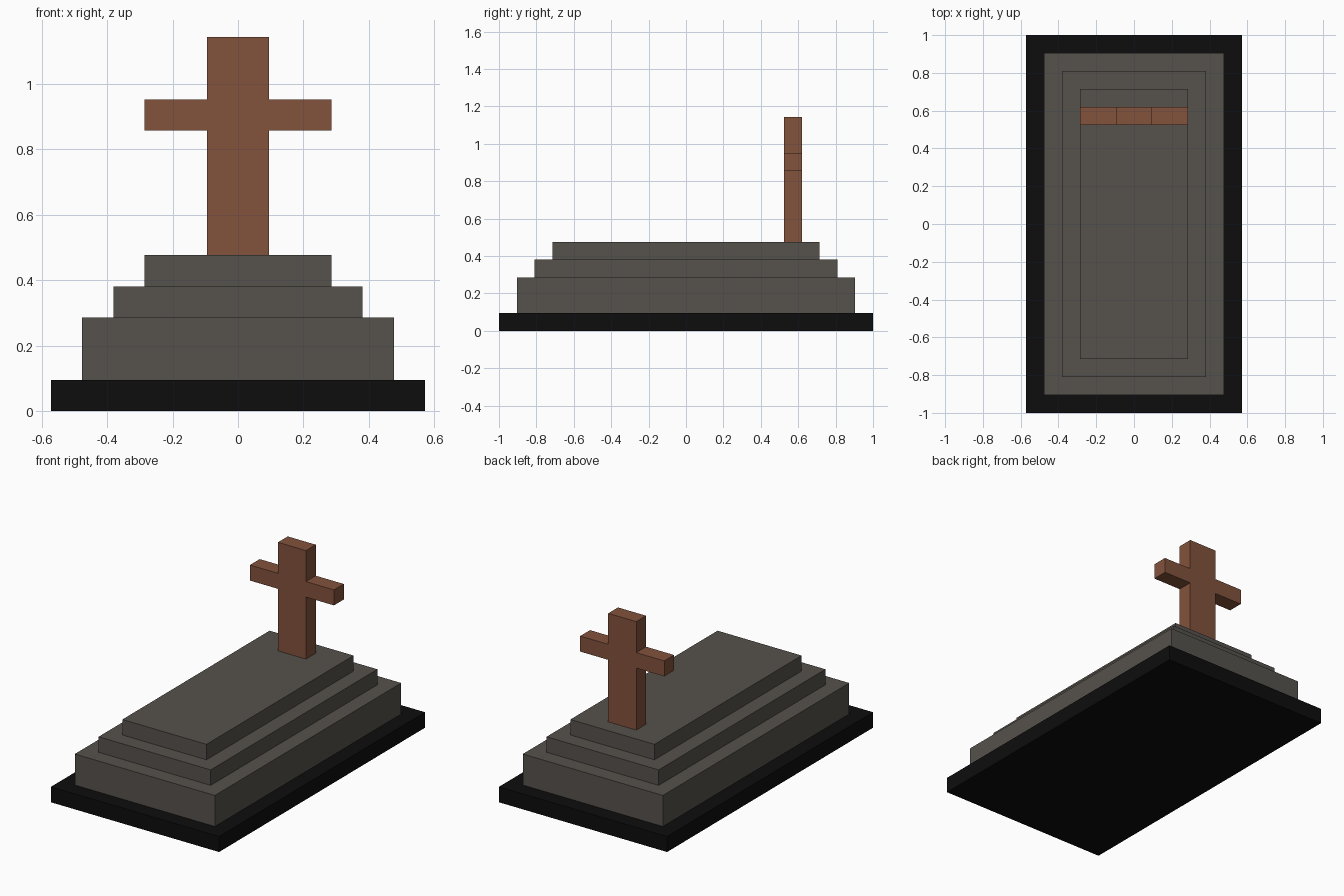
import bpy
import bmesh
from mathutils import Matrix, Vector

if "Cube" in bpy.data.objects:
    bpy.data.objects.remove(bpy.data.objects["Cube"])

U = 2 / 21  # one block unit: the slab is 21 units long


def material(name, rgb):
    m = bpy.data.materials.new(name)
    m.diffuse_color = (*rgb, 1)
    m.use_nodes = True
    m.node_tree.nodes["Principled BSDF"].inputs["Base Color"].default_value = m.diffuse_color
    return m


black = material("black_slab", (0.004, 0.004, 0.004))
stone = material("grey_stone", (0.093, 0.084, 0.073))
wood = material("brown_wood", (0.223, 0.084, 0.045))


def add_object(name, bm, mat):
    bmesh.ops.recalc_face_normals(bm, faces=bm.faces)
    mesh = bpy.data.meshes.new(name)
    bm.to_mesh(mesh)
    bm.free()
    mesh.materials.append(mat)
    obj = bpy.data.objects.new(name, mesh)
    bpy.context.collection.objects.link(obj)


def tier(name, half_x, half_y, z0, z1, mat):
    bm = bmesh.new()
    size = Vector((2 * half_x, 2 * half_y, z1 - z0)) * U
    centre = Vector((0, 0, (z0 + z1) / 2)) * U
    bmesh.ops.create_cube(bm, size=1, matrix=Matrix.LocRotScale(centre, None, size))
    add_object(name, bm, mat)


# Base slab and three stepped stone tiers, each one unit further in
tier("base_slab", 6, 10.5, 0, 1, black)
tier("lower_tier", 5, 9.5, 1, 3, stone)
tier("middle_tier", 4, 8.5, 3, 4, stone)
tier("upper_tier", 3, 7.5, 4, 5, stone)

# Cross: right half of the outline, mirrored, then extruded in depth
half = [(1, 5), (1, 9), (3, 9), (3, 10), (1, 10), (1, 12)]
outline = half + [(-x, z) for x, z in reversed(half)]
bm = bmesh.new()
face = bm.faces.new([bm.verts.new((x * U, 5.5 * U, z * U)) for x, z in outline])
extruded = bmesh.ops.extrude_face_region(bm, geom=[face], use_keep_orig=True)
moved = [v for v in extruded["geom"] if isinstance(v, bmesh.types.BMVert)]
bmesh.ops.translate(bm, verts=moved, vec=(0, U, 0))
add_object("cross", bm, wood)
